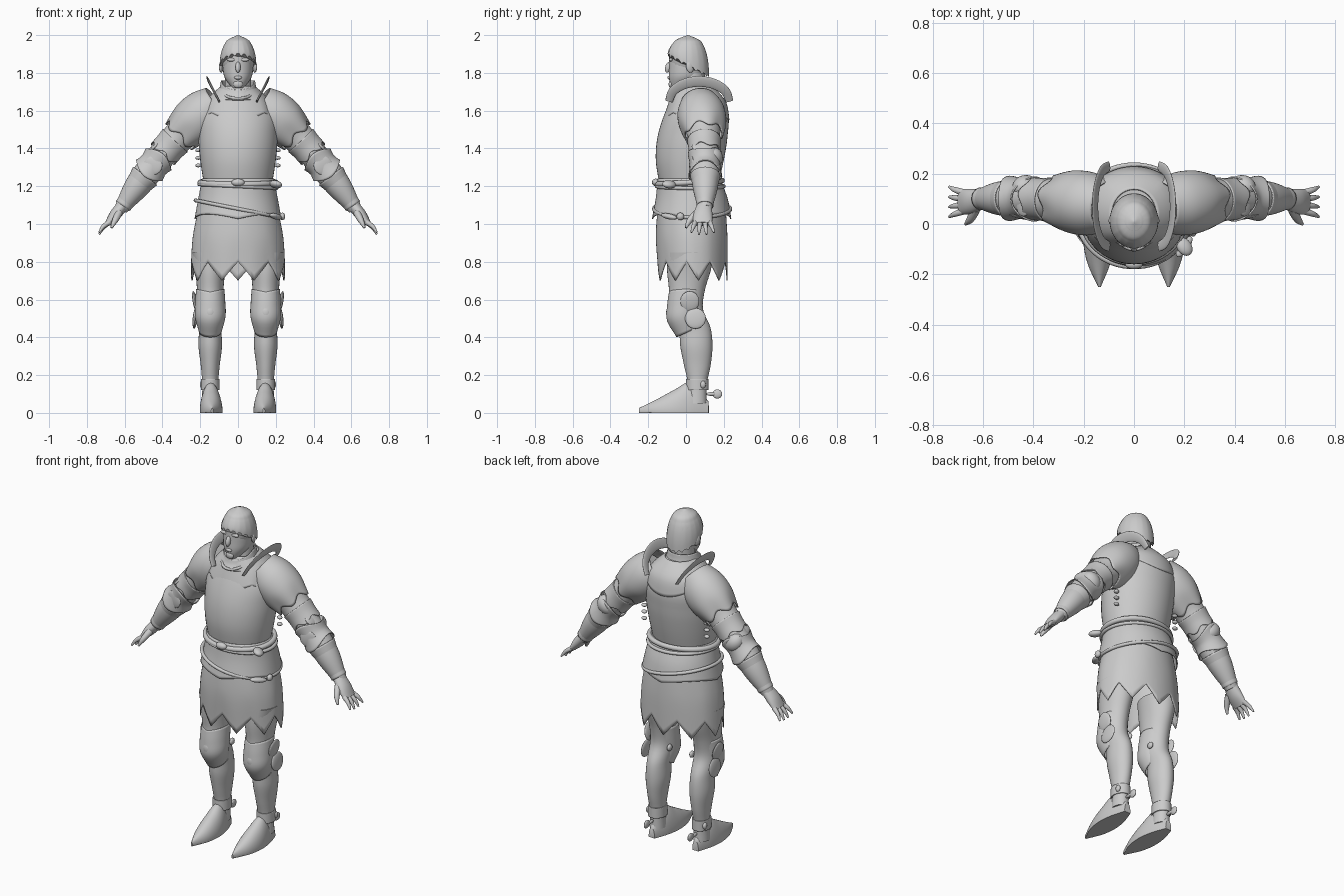
import bpy, bmesh, math
from math import sin, cos, pi, sqrt
from mathutils import Vector, Matrix, Euler

cube = bpy.data.objects.get("Cube")
if cube:
    bpy.data.objects.remove(cube, do_unlink=True)

GREY = (0.6, 0.6, 0.6, 1)
steel = bpy.data.materials.new("plain grey")
steel.use_nodes = True
steel.diffuse_color = GREY
steel.node_tree.nodes["Principled BSDF"].inputs["Base Color"].default_value = GREY


def finish(name, bm, mirror=False, shell=False):
    bmesh.ops.recalc_face_normals(bm, faces=bm.faces)
    mesh = bpy.data.meshes.new(name)
    bm.to_mesh(mesh)
    bm.free()
    mesh.materials.append(steel)
    mesh.shade_smooth()
    mesh.set_sharp_from_angle(angle=pi / 4)
    obj = bpy.data.objects.new(name, mesh)
    bpy.context.collection.objects.link(obj)
    if shell:
        obj.modifiers.new("Thickness", "SOLIDIFY").thickness = .006
    if mirror:
        obj.modifiers.new("Mirror", "MIRROR")


def spline(rows, steps=5):
    """Smooth in-between rows passing through the given ones."""
    rows = [Vector(r) for r in rows]
    last = len(rows) - 1
    slope = [(rows[min(i + 1, last)] - rows[max(i - 1, 0)]) / 2 for i in range(last + 1)]
    out = []
    for i in range(last):
        for s in range(steps):
            t = s / steps
            bend = slope[i] * (1 - t) - slope[i + 1] * t
            ease = t * t * (3 - 2 * t)
            out.append(rows[i].lerp(rows[i + 1], ease) + bend * t * (1 - t))
    return out + [rows[last]]


def add_loft(bm, centres, radii, side, up=None, segments=32, hem=None, cap=True, floor=False):
    """Elliptical rings along a path; radii lie along the side axis and across it."""
    centres, radii = spline(centres), spline(radii)
    last = len(centres) - 1
    rings = []
    for i, (centre, radius) in enumerate(zip(centres, radii)):
        ahead = Vector(up) if up else centres[min(i + 1, last)] - centres[max(i - 1, 0)]
        ahead.normalize()
        u = Vector(side)
        u = (u - ahead * u.dot(ahead)).normalized()
        v = ahead.cross(u)
        ring = []
        for k in range(segments):
            a = 2 * pi * k / segments
            p = centre + u * radius.x * cos(a) + v * radius.y * sin(a)
            if hem:
                p += ahead * hem(a, i / last)
            if floor:
                p.z = max(p.z, 0)
            ring.append(bm.verts.new(p))
        rings.append(ring)
    for low, high in zip(rings, rings[1:]):
        for k in range(segments):
            bm.faces.new((low[k], low[k - 1], high[k - 1], high[k]))
    if cap:
        bm.faces.new(rings[0])
        bm.faces.new(rings[-1])


def stack(name, low, high, rows, x=0, shell=False, **options):
    """Evenly spaced upright rings, each given as half width, front y and back y."""
    step = (high - low) / (len(rows) - 1)
    centres = [(x, (front + back) / 2, low + i * step) for i, (w, front, back) in enumerate(rows)]
    radii = [(w, (back - front) / 2) for w, front, back in rows]
    bm = bmesh.new()
    add_loft(bm, centres, radii, (1, 0, 0), (0, 0, 1), cap=not shell, **options)
    finish(name, bm, x != 0, shell)


def arm_point(t):
    """The arm's centre line, from the collar bone to the wrist."""
    collar, bend, wrist = Vector((.11, .07, 1.64)), Vector((.35, .11, 1.47)), Vector((.62, .1, 1.08))
    return collar.lerp(bend, t).lerp(bend.lerp(wrist, t), t)


def sleeve(name, start, end, radii, shell=True, hem=None):
    """Evenly spaced rings along part of the arm."""
    last = len(radii) - 1
    centres = [arm_point(start + (end - start) * i / last) for i in range(last + 1)]
    bm = bmesh.new()
    add_loft(bm, centres, [(r, r) for r in radii], (0, 1, 0), segments=48, hem=hem, cap=not shell)
    finish(name, bm, True, shell)


def blob(name, centre, size, turn=(0, 0, 0), mirror=True):
    bm = bmesh.new()
    place = Matrix.LocRotScale(Vector(centre), Euler([math.radians(d) for d in turn]), Vector(size))
    bmesh.ops.create_uvsphere(bm, u_segments=24, v_segments=16, radius=1, matrix=place)
    finish(name, bm, mirror)


def belt(name, z, width, front, back, thick, tilt=0, sag=0):
    """Round band around the body, tilted sideways or sagging to the front."""
    bm = bmesh.new()
    around, across = 64, 10
    rings = []
    for k in range(around):
        a = 2 * pi * k / around
        out, rise = Vector((cos(a), sin(a), 0)), Vector((0, 0, 1))
        centre = Vector((width * cos(a), (front + back) / 2 + (back - front) / 2 * sin(a),
                         z + tilt * cos(a) + sag * sin(a)))
        turns = [2 * pi * j / across for j in range(across)]
        rings.append([bm.verts.new(centre + (out * cos(b) + rise * sin(b)) * thick) for b in turns])
    for k in range(around):
        for j in range(across):
            bm.faces.new((rings[k - 1][j - 1], rings[k][j - 1], rings[k][j], rings[k - 1][j]))
    finish(name, bm)


def zigzag(a, count):
    """0 in the valleys and 1 on the points, with a valley at the front."""
    phase = ((a + pi / 2) * count / (2 * pi)) % 1
    return 1 - abs(2 * phase - 1)


# Head, hair, face and neck
blob("cranium", (0, .01, 1.88), (.09, .1, .115), mirror=False)
stack("jaw", 1.72, 1.88, [(.03, -.08, 0), (.07, -.09, .08), (.08, -.09, .1), (.08, -.09, .1)])
dome = [sqrt(1 - (i / 6) ** 2) + .02 for i in range(7)]
stack("hair", 1.85, 2, [(.095 * c, .01 - .105 * c, .01 + .11 * c) for c in dome], segments=54,
      hem=lambda a, f: (1 - f) ** 2 * (-.06 * sin(a) - .02 * zigzag(a, 18)))
stack("neck", 1.62, 1.8, [(.08, -.05, .12), (.07, -.04, .1), (.07, -.03, .1)])
blob("nose", (0, -.094, 1.83), (.014, .016, .03), (-15, 0, 0), mirror=False)
blob("mouth", (0, -.088, 1.775), (.02, .01, .01), mirror=False)
blob("chin", (0, -.08, 1.74), (.025, .012, .02), mirror=False)
blob("ear", (.09, .02, 1.83), (.01, .02, .03), (15, 0, 15))
blob("brow", (.035, -.08, 1.87), (.025, .01, .01))

# Cuirass and collar
stack("breastplate", 1.21, 1.72, [(.18, -.14, .17), (.2, -.16, .2), (.21, -.15, .22),
                                  (.2, -.11, .22), (.09, -.05, .14)], segments=48)
stack("mantle", 1.59, 1.73, [(.2, -.12, .23), (.17, -.09, .21), (.09, -.06, .14)], shell=True,
      segments=72, hem=lambda a, f: -(1 - f) ** 2 * .04 * abs(cos(2 * a)))
stack("collar", 1.66, 1.76, [(.12, -.1, .16), (.1, -.08, .12), (.09, -.07, .11)], shell=True,
      hem=lambda a, f: f * .05 * min(sin(a), 0))
belt("collar_rim", 1.7, .08, -.1, .1, .008, sag=.035)
for i in range(3):
    blob("side_buckle", (.21, .1, 1.31 + .04 * i), (.016, .014, .01))

# Crests standing on the shoulders
arc = [pi * i / 6 for i in range(7)]
bm = bmesh.new()
add_loft(bm, [(.1 + .055 * sin(a), .07 - .16 * cos(a), 1.65 + .105 * sin(a)) for a in arc],
         [(.006, .02 + .01 * sin(a)) for a in arc], (1, 0, -.4))
finish("shoulder_crest", bm, mirror=True)

# Faulds, belts and jagged skirt
stack("fauld", 1.04, 1.24, [(.23, -.18, .24), (.21, -.16, .22), (.19, -.15, .18)], shell=True,
      segments=64, hem=lambda a, f: (1 - f) ** 2 * .025 * (abs(sin(2 * a)) - .5))
stack("skirt", .8, 1.08, [(.25, -.15, .22), (.24, -.16, .22), (.21, -.15, .21)], shell=True,
      segments=72, hem=lambda a, f: -(1 - f) ** 2 * .1 * zigzag(a, 9))
belt("waist_belt", 1.22, .2, -.15, .19, .015, sag=.01)
belt("second_belt", 1.2, .205, -.155, .2, .01, tilt=-.01)
belt("hip_strap", 1.08, .225, -.17, .235, .01, tilt=-.045)
blob("belt_knot", (0, -.16, 1.22), (.035, .02, .02), mirror=False)
blob("belt_end", (.2, -.09, 1.21), (.03, .04, .02), (0, 20, 35), mirror=False)
blob("pouch", (.2, -.09, 1.04), (.05, .02, .015), (0, 10, 55), mirror=False)
blob("strap_buckle", (.235, -.03, 1.04), (.015, .02, .02), mirror=False)

# Arms and their plates
sleeve("arm", .1, 1, [.1, .09, .08, .074, .074, .066, .036], shell=False)
sleeve("pauldron", 0, .4, [.1, .125, .125, .1], hem=lambda a, f: f * f * .016 * cos(5 * a))
for i in range(2):
    start = .36 + .09 * i
    sleeve("arm_lame", start, start + .12, [.09, .085, .085], hem=lambda a, f: f * f * .012 * cos(5 * a))
sleeve("elbow_guard", .6, .74, [.09, .08, .09], hem=lambda a, f: (f - .5) * .04 * cos(2 * a))
sleeve("gauntlet_cuff", .76, .98, [.08, .065, .05, .045])
blob("elbow_cop", (.43, .145, 1.35), (.05, .05, .06), (0, 40, 0))
blob("elbow_wing", (.44, .08, 1.41), (.04, .05, .012), (0, 45, 0))
blob("elbow_disc", (.45, .03, 1.31), (.05, .01, .05), (0, 40, 10))

# Hands: palm, four spread fingers and a thumb
bm = bmesh.new()
across = (0, 1, 0)
knuckle, tip, thumb_root, thumb_tip = (Vector(p) for p in (
    (.68, .088, 1.01), (.735, .088, .94), (.63, .06, 1.06), (.67, 0, .98)))
add_loft(bm, [arm_point(.96), (.65, .09, 1.05), (.69, .088, 1)], [(.036, .03), (.05, .03), (.05, .016)], across)
finger = [(.014, .014), (.011, .011), (.005, .005)]
for i in range(4):
    spread = i - 1.5
    root = knuckle + Vector((0, .025 * spread, 0))
    end = tip + Vector((0, .04 * spread, .01 * abs(spread)))
    middle = root.lerp(end, .5) + Vector((.006, 0, .004))
    add_loft(bm, [root, middle, end], finger, across, segments=12)
add_loft(bm, [thumb_root, thumb_root.lerp(thumb_tip, .5) - Vector((0, .01, 0)), thumb_tip],
         [(.02, .02), (.016, .016), (.006, .006)], across, segments=12)
finish("hand", bm, mirror=True)

# Legs, knee guards, pointed shoes and spurs
LEG = .147
stack("leg", .05, .85, [(.045, 0, .11), (.042, .01, .11), (.05, -.01, .13), (.062, -.03, .14), (.06, -.04, .13),
                        (.07, -.09, .09), (.07, -.09, .1), (.08, -.1, .13), (.1, -.1, .15)], x=LEG)
stack("knee_guard", .43, .64, [(.06, -.05, .08), (.08, -.1, .07), (.08, -.1, .08), (.075, -.09, .09)],
      x=LEG, shell=True, hem=lambda a, f: .03 * sin(a) * (1 - f) ** 2 + .015 * f * abs(cos(a)))
blob("knee_wing_top", (.228, .02, .59), (.012, .05, .055), (0, 10, 0))
blob("knee_wing", (.228, .05, .5), (.012, .055, .055), (0, -5, 0))
blob("knee_boss", (LEG, -.085, .53), (.03, .02, .04))
blob("knee_buckle", (.075, .05, .54), (.012, .02, .02))
shoe = [(.02, .05), (.05, .15), (.06, .11), (.045, .06), (.005, .015)]
bm = bmesh.new()
add_loft(bm, [(LEG - .0025 * i, .12 - .0925 * i, .01) for i in range(5)], shoe, (1, 0, 0), floor=True)
finish("shoe", bm, mirror=True)
stack("ankle_cuff", .12, .18, [(.05, 0, .12)] * 3, x=LEG, shell=True)
blob("spur_arm", (LEG, .135, .1), (.01, .03, .01))
blob("spur_wheel", (LEG, .166, .1), (.01, .026, .024))
blob("ankle_buckle", (.19, .09, .15), (.012, .015, .02))
